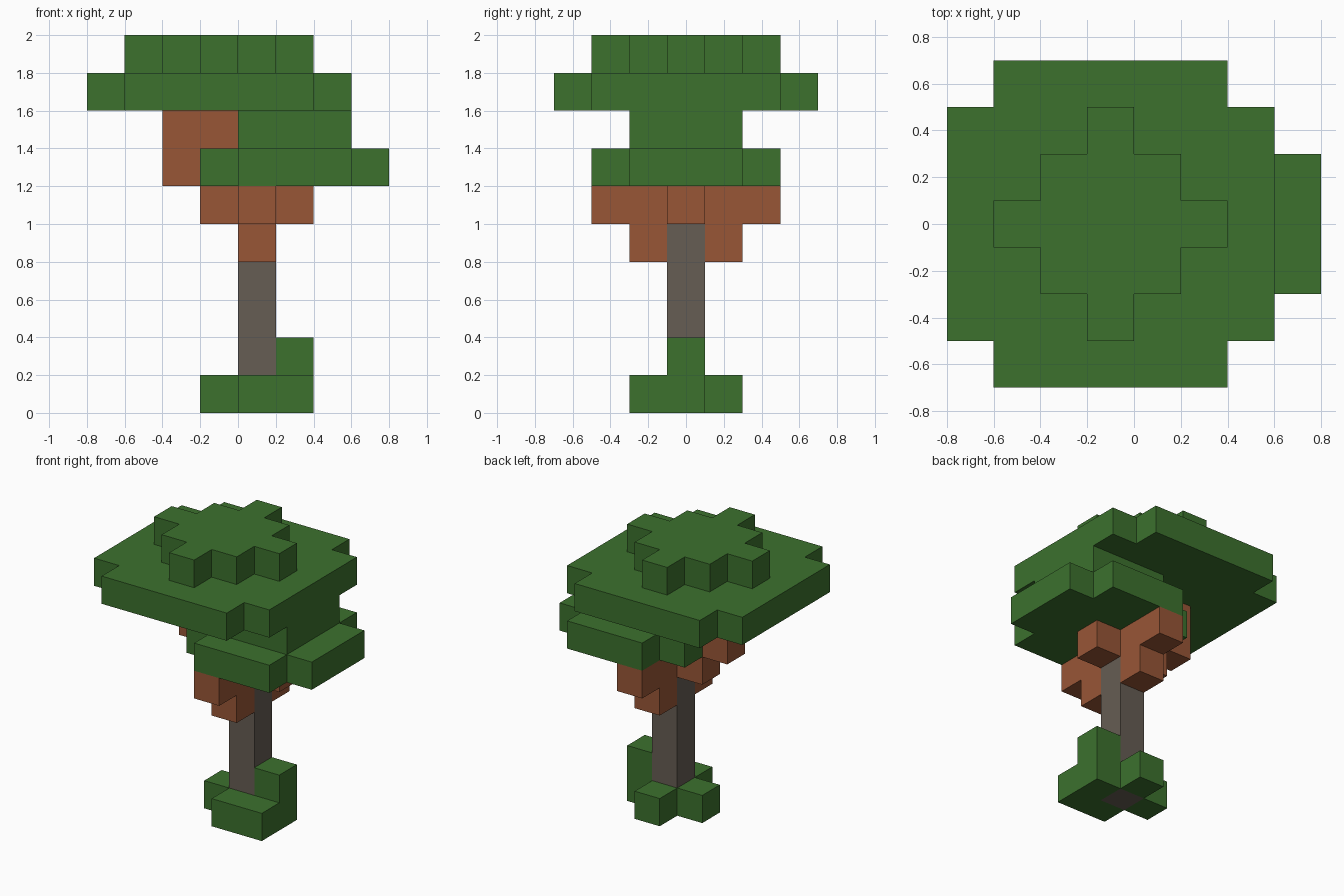
import bpy
import bmesh
from mathutils import Vector

cube = bpy.data.objects.get("Cube")
if cube:
    bpy.data.objects.remove(cube, do_unlink=True)

S = 0.2  # size of one block


def material(name, rgb):
    mat = bpy.data.materials.new(name)
    mat.use_nodes = True
    color = (*rgb, 1)
    mat.diffuse_color = color
    bsdf = next(n for n in mat.node_tree.nodes if n.type == 'BSDF_PRINCIPLED')
    bsdf.inputs["Base Color"].default_value = color
    return mat


LEAF = material("leaf green", (0.045, 0.165, 0.027))
BRANCH = material("branch brown", (0.314, 0.093, 0.037))
BARK = material("bark grey", (0.133, 0.109, 0.087))


def box(x0, x1, y0, y1, z0, z1):
    """Block cells from the first index to the last, both included."""
    return {(x, y, z) for x in range(x0, x1 + 1)
            for y in range(y0, y1 + 1) for z in range(z0, z1 + 1)}


def slab(z, *rows):
    """One layer, each row being (x first, x last, half depth in y)."""
    return set().union(*(box(a, b, -d, d, z, z) for a, b, d in rows))


# Earlier parts keep any cell they share with later ones
PARTS = [
    ("trunk", BARK, box(0, 0, 0, 0, 0, 4)),
    ("lower_branches", BRANCH,
     box(0, 0, -1, -1, 4, 4) | box(0, 0, 1, 1, 4, 4)
     | slab(5, (-1, 1, 0), (0, 0, 2))),
    ("side_branch", BRANCH, box(-2, -1, 0, 0, 6, 7)),
    ("base_bush", LEAF,
     slab(0, (-1, 1, 0), (0, 0, 1)) | box(1, 1, -1, -1, 0, 0)
     | box(1, 1, 0, 0, 1, 1)),
    ("lower_canopy", LEAF, slab(6, (-1, 3, 1), (0, 2, 2))),
    ("middle_canopy", LEAF, slab(7, (0, 2, 1))),
    ("upper_canopy", LEAF, slab(8, (-4, 2, 2), (-3, 1, 3))),
    ("crown", LEAF, slab(9, (-3, 1, 0), (-2, 0, 1), (-1, -1, 2))),
]
filled = set().union(*(cells for _, _, cells in PARTS))
AXES = [Vector(a) for a in ((1, 0, 0), (0, 1, 0), (0, 0, 1))]


def build(name, mat, cells):
    """Mesh the exposed sides of a group of blocks."""
    bm = bmesh.new()
    for cell in cells:
        center = Vector(cell) + Vector((0.5, 0, 0.5))
        for i, axis in enumerate(AXES):
            for sign in (1, -1):
                n = axis * sign
                if tuple(int(c) for c in Vector(cell) + n) in filled:
                    continue
                u, v = AXES[(i + 1) % 3], AXES[(i + 2) % 3] * sign
                mid = center + n / 2
                corners = (-u - v, u - v, u + v, v - u)
                bm.faces.new([bm.verts.new((mid + c / 2) * S) for c in corners])
    bmesh.ops.remove_doubles(bm, verts=bm.verts, dist=S / 100)
    mesh = bpy.data.meshes.new(name)
    bm.to_mesh(mesh)
    bm.free()
    mesh.materials.append(mat)
    bpy.context.scene.collection.objects.link(bpy.data.objects.new(name, mesh))


used = set()
for name, mat, cells in PARTS:
    build(name, mat, cells - used)
    used |= cells
